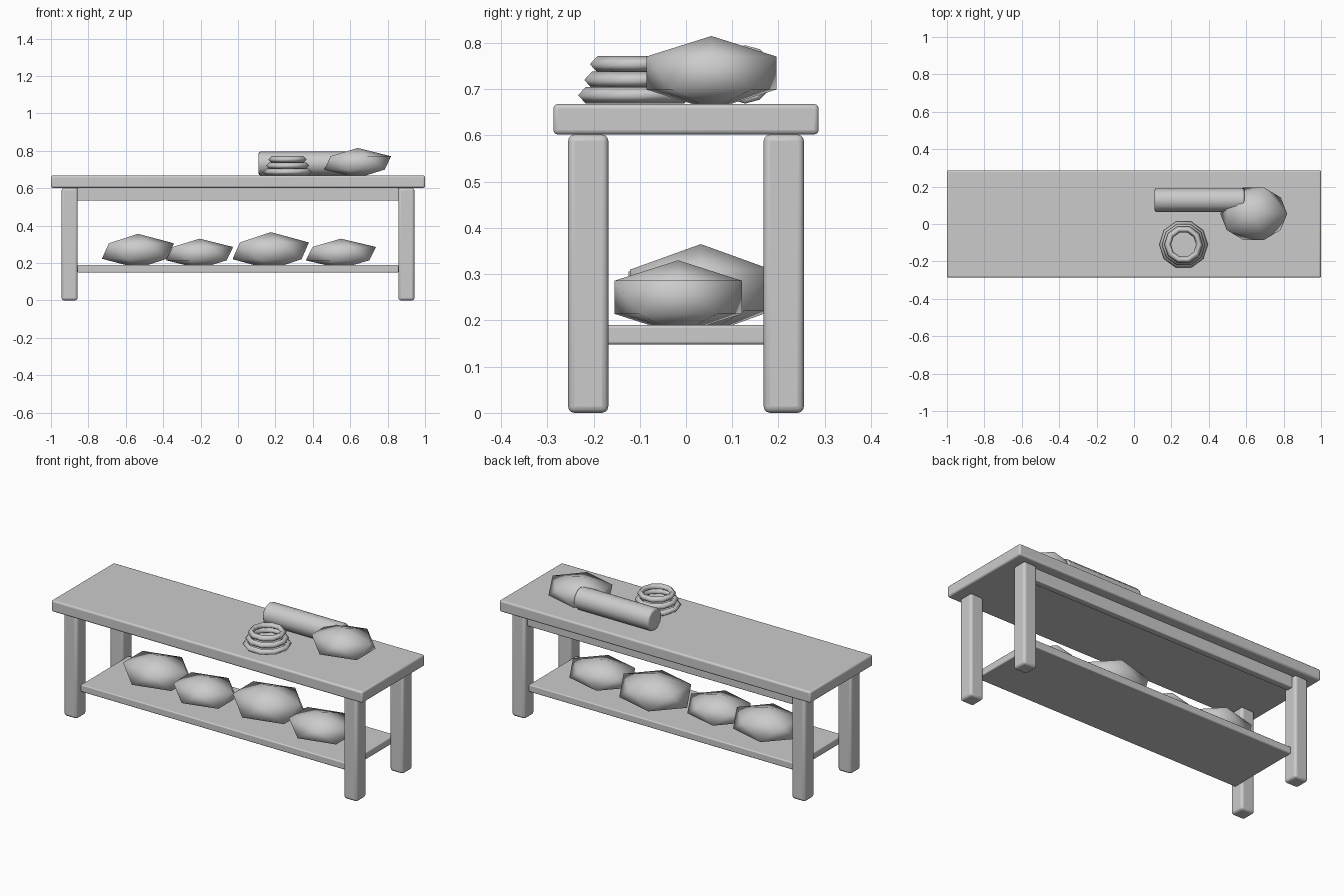
import bpy
import math

if "Cube" in bpy.data.objects:
    bpy.data.objects.remove(bpy.data.objects["Cube"], do_unlink=True)

grey = bpy.data.materials.new("plain_grey")
grey.use_nodes = True
grey.diffuse_color = (0.6, 0.6, 0.6, 1)
grey.node_tree.nodes["Principled BSDF"].inputs["Base Color"].default_value = (0.6, 0.6, 0.6, 1)


def finish(name, smooth_angle=None):
    """Name the active object, colour it and smooth its shading."""
    ob = bpy.context.object
    ob.name = name
    ob.data.materials.clear()
    ob.data.materials.append(grey)
    if smooth_angle is None:
        bpy.ops.object.shade_smooth()
    else:
        bpy.ops.object.shade_smooth_by_angle(angle=math.radians(smooth_angle))
    return ob


def round_edges(ob, width, segments):
    mod = ob.modifiers.new("rounded_edges", "BEVEL")
    mod.width = width
    mod.segments = segments
    mod.limit_method = "ANGLE"
    mod.angle_limit = math.radians(40)


def board(name, xs, ys, zs, bevel):
    """Box with rounded edges, given its range on each axis."""
    spans = (xs, ys, zs)
    bpy.ops.mesh.primitive_cube_add(size=1, location=[(a + b) / 2 for a, b in spans])
    ob = bpy.context.object
    ob.scale = [b - a for a, b in spans]
    bpy.ops.object.transform_apply(location=False, rotation=False, scale=True)
    round_edges(finish(name, 40), bevel, 3)


def sack(name, centre, radii):
    """Squashed low-poly lump, sunk slightly into what it lies on."""
    bpy.ops.mesh.primitive_ico_sphere_add(subdivisions=1, radius=1, location=centre)
    bpy.context.object.scale = radii
    bpy.ops.object.transform_apply(location=False, rotation=False, scale=True)
    finish(name)


# Bench: top, rear apron, lower shelf and four legs
board("table_top", (-1, 1), (-0.287, 0.287), (0.602, 0.668), 0.01)
board("rear_apron", (-0.86, 0.86), (0.19, 0.23), (0.533, 0.604), 0.005)
board("lower_shelf", (-0.858, 0.858), (-0.22, 0.22), (0.148, 0.19), 0.006)
for side, sx in (("left", 1), ("right", -1)):
    for end, sy in (("front", -1), ("rear", 1)):
        xs = sorted((sx * 0.857, sx * 0.943))
        ys = sorted((sy * 0.168, sy * 0.255))
        board(f"{end}_{side}_leg", xs, ys, (0, 0.602), 0.014)

# Sacks on the shelf and one on the top
sack("shelf_sack_1", (-0.535, 0.02, 0.264), (0.215, 0.17, 0.092))
sack("shelf_sack_2", (-0.205, -0.01, 0.25), (0.2, 0.16, 0.08))
sack("shelf_sack_3", (0.175, 0.032, 0.265), (0.228, 0.18, 0.1))
sack("shelf_sack_4", (0.55, -0.017, 0.25), (0.21, 0.162, 0.08))
sack("top_sack", (0.64, 0.055, 0.735), (0.2, 0.165, 0.08))

# Rolled cloth lying along the top
bpy.ops.mesh.primitive_cylinder_add(vertices=12, radius=0.063, depth=0.48,
                                    location=(0.35, 0.128, 0.732),
                                    rotation=(0, math.pi / 2, 0))
round_edges(finish("cloth_roll", 40), 0.008, 2)

# Coil of three stacked rings
for i, (outer, z) in enumerate(((0.13, 0.687), (0.116, 0.72), (0.103, 0.754))):
    bpy.ops.mesh.primitive_torus_add(major_segments=10, minor_segments=4,
                                     major_radius=outer - 0.018, minor_radius=0.018,
                                     location=(0.265, -0.11, z))
    finish(f"coil_ring_{i + 1}")
